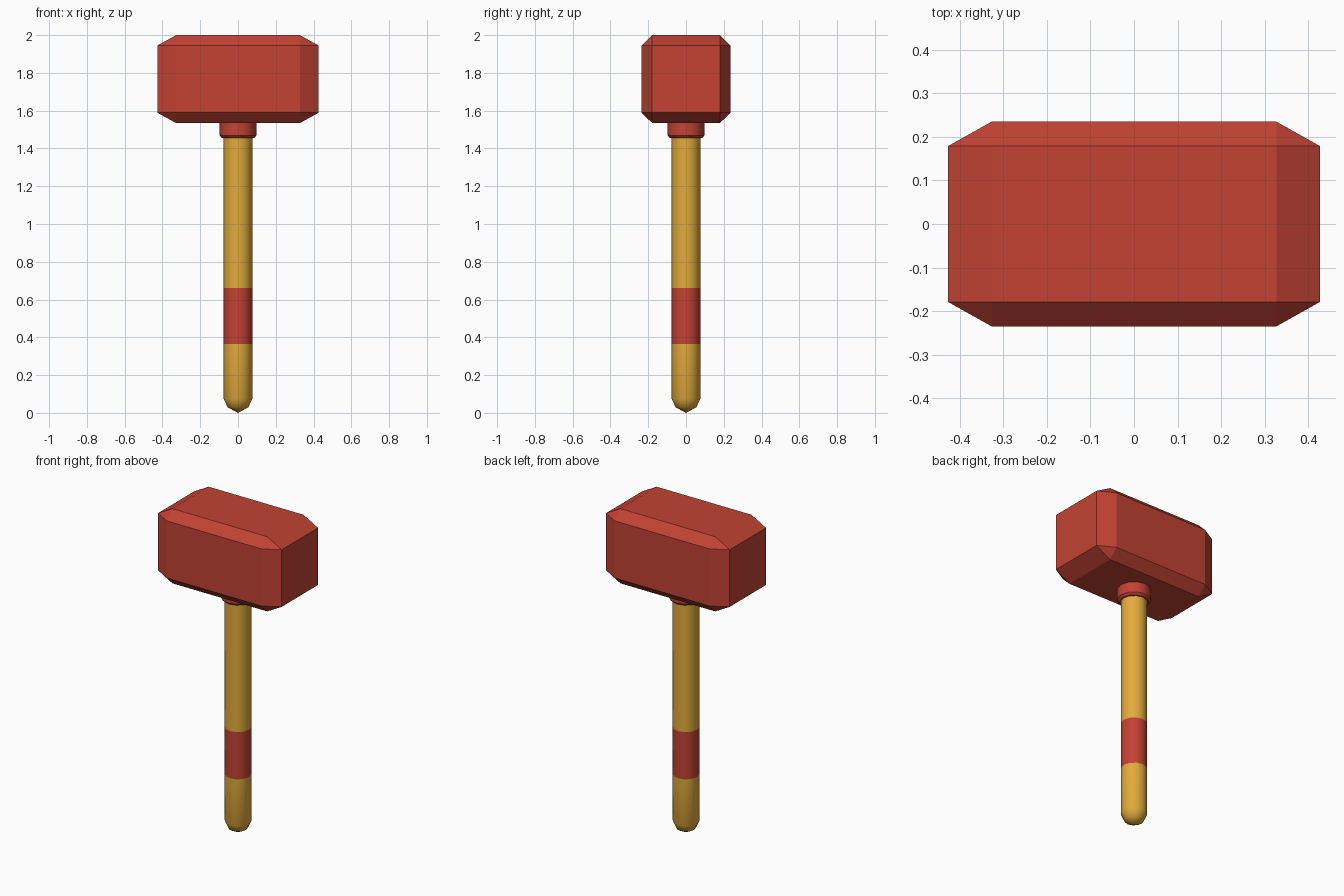
import bpy, bmesh, math

if "Cube" in bpy.data.objects:
    bpy.data.objects.remove(bpy.data.objects["Cube"])


def material(name, rgb):
    m = bpy.data.materials.new(name)
    m.diffuse_color = (*rgb, 1)
    m.use_nodes = True
    m.node_tree.nodes["Principled BSDF"].inputs["Base Color"].default_value = m.diffuse_color
    return m


red = material("brick red", (0.54, 0.055, 0.033))
gold = material("golden wood", (0.76, 0.41, 0.045))


def add_object(name, bm, mats):
    bmesh.ops.recalc_face_normals(bm, faces=bm.faces)
    mesh = bpy.data.meshes.new(name)
    bm.to_mesh(mesh)
    bm.free()
    ob = bpy.data.objects.new(name, mesh)
    bpy.context.collection.objects.link(ob)
    for m in mats:
        mesh.materials.append(m)
    return ob


def lathe(name, profile, sides, mats, angle):
    """Spin an (radius, height) profile around z."""
    bm = bmesh.new()
    rings = []
    for r, z in profile:
        n = 1 if r == 0 else sides
        rings.append([bm.verts.new((r * math.cos(2 * math.pi * i / sides),
                                    r * math.sin(2 * math.pi * i / sides), z))
                      for i in range(n)])
    for a, b in zip(rings, rings[1:]):
        for i in range(sides):
            j = (i + 1) % sides
            if len(a) == 1:
                bm.faces.new((a[0], b[j], b[i]))
            else:
                bm.faces.new((a[i], a[j], b[j], b[i]))
    for ring in (rings[0], rings[-1]):
        if len(ring) > 1:
            bm.faces.new(ring)
    ob = add_object(name, bm, mats)
    bpy.ops.object.select_all(action='DESELECT')
    bpy.context.view_layer.objects.active = ob
    ob.select_set(True)
    bpy.ops.object.shade_smooth_by_angle(angle=math.radians(angle))
    return ob


# Handle with pointed round butt and a painted grip band
handle = lathe("handle", [(0, 0), (0.055, 0.03), (0.076, 0.075), (0.076, 0.365),
                          (0.076, 0.66), (0.076, 1.56)], 12, [gold, red], 40)
for f in handle.data.polygons:
    f.material_index = 1 if 0.4 < f.center.z < 0.6 else 0

# Collar under the head
lathe("collar", [(0.085, 1.455), (0.097, 1.468), (0.097, 1.56)], 12, [red], 31)

# Chamfered head: hull of three boxes, one full length along each axis
bm = bmesh.new()
for hx, hy, hz in ((0.427, 0.179, 0.178), (0.327, 0.235, 0.178), (0.327, 0.179, 0.233)):
    for x in (-hx, hx):
        for y in (-hy, hy):
            for z in (-hz, hz):
                bm.verts.new((x, y, 1.767 + z))
bmesh.ops.convex_hull(bm, input=bm.verts)
bmesh.ops.dissolve_limit(bm, angle_limit=0.01, verts=bm.verts, edges=bm.edges)
add_object("hammer_head", bm, [red])
